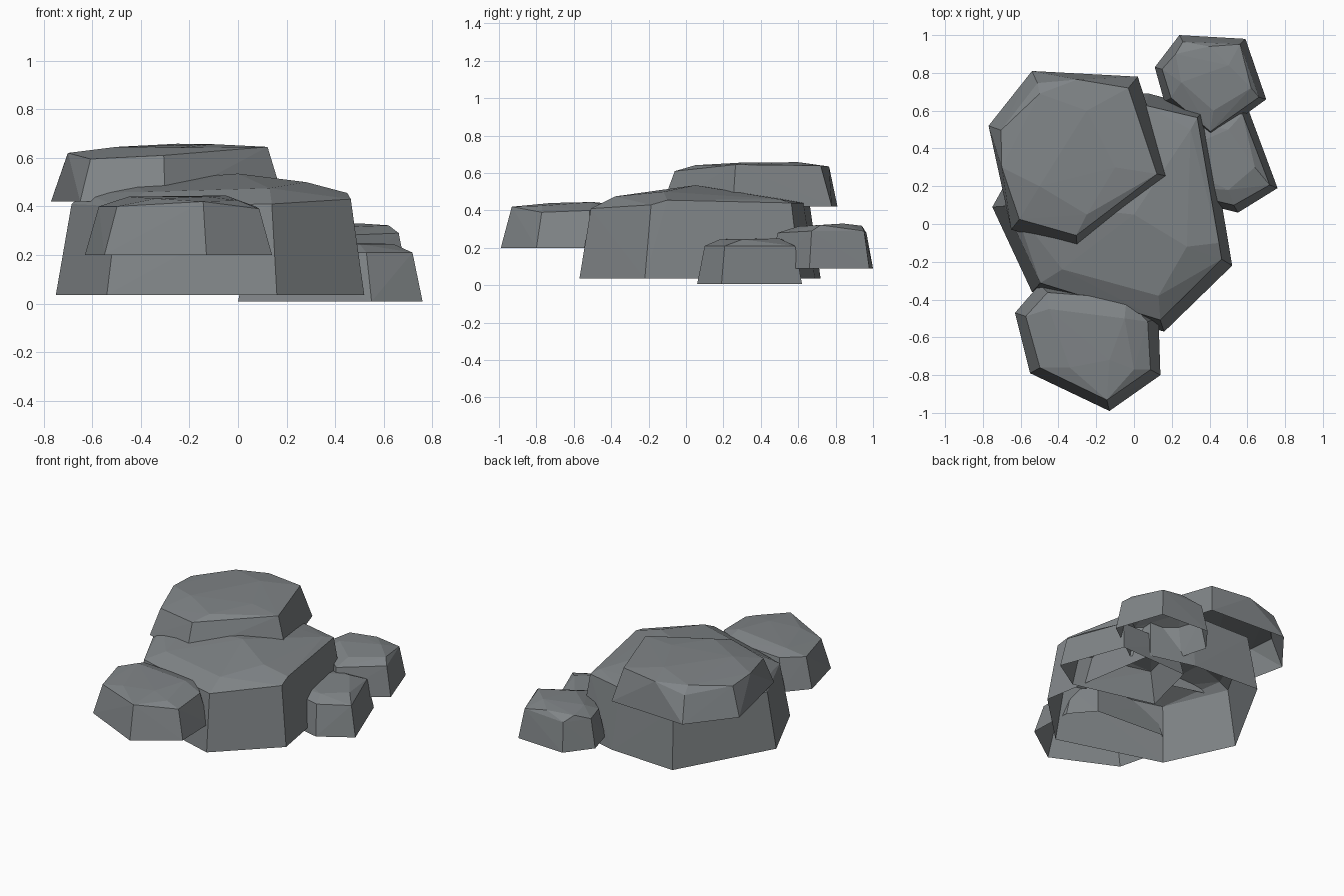
import bpy, bmesh
from mathutils import Vector

stone = bpy.data.materials.new("slate grey stone")
stone.diffuse_color = (0.215, 0.232, 0.242, 1)


def rock(name, base_z, inset, outline, crown):
    """Faceted boulder: outline = (x, y, rim height), crown = points of the worn top."""
    centre = sum((Vector(p[:2]) for p in outline), Vector((0, 0))) / len(outline)
    bm = bmesh.new()
    for x, y, rim_z in outline:
        p = Vector((x, y))
        q = p + (centre - p).normalized() * inset
        bm.verts.new((x, y, base_z))
        bm.verts.new((q.x, q.y, rim_z))
    for p in crown:
        bm.verts.new(p)
    hull = bmesh.ops.convex_hull(bm, input=bm.verts[:])
    spare = {v for v in hull["geom_interior"] + hull["geom_unused"]
             if isinstance(v, bmesh.types.BMVert)}
    bmesh.ops.delete(bm, geom=list(spare), context="VERTS")
    bmesh.ops.recalc_face_normals(bm, faces=bm.faces[:])
    # the underside is left open
    under = [f for f in bm.faces if f.normal.z < -0.9]
    bmesh.ops.delete(bm, geom=under, context="FACES")
    mesh = bpy.data.meshes.new(name)
    bm.to_mesh(mesh)
    bm.free()
    mesh.materials.append(stone)
    bpy.context.collection.objects.link(bpy.data.objects.new(name, mesh))


# large central boulder
rock("main_rock", 0.035, 0.065,
     [(0.08, 0.69, .44), (0.38, 0.61, .44), (0.52, -0.22, .43), (0.16, -0.57, .41),
      (-0.54, -0.36, .40), (-0.75, 0.09, .41), (-0.40, 0.72, .42)],
     [(0, 0.05, .535), (0.28, -0.12, .50), (0.13, -0.38, .475), (-0.38, -0.24, .46),
      (-0.63, 0.08, .455), (-0.45, 0.1, .50), (0.3, 0.5, .46), (-0.3, 0.5, .47),
      (0.45, -0.1, .455)])

# wide slab resting on top
rock("top_slab", 0.42, 0.07,
     [(-0.54, 0.81, .59), (0.02, 0.78, .60), (0.19, 0.25, .645),
      (-0.30, -0.13, .61), (-0.65, -0.03, .595), (-0.77, 0.52, .61)],
     [(-0.03, 0.72, .64), (-0.3, 0.765, .635), (-0.5, 0.69, .635), (-0.7, 0.3, .62),
      (-0.1, 0.3, .656), (-0.25, 0.6, .658), (-0.5, 0.2, .645), (-0.25, 0.05, .642)])

# front ledge
rock("front_rock", 0.2, 0.06,
     [(-0.63, -0.47, .40), (-0.55, -0.79, .40), (-0.13, -0.99, .42), (0.14, -0.80, .39),
      (0.13, -0.50, .40), (0.0, -0.35, .41), (-0.50, -0.32, .41)],
     [(-0.34, -0.76, .432), (-0.13, -0.72, .44), (0.0, -0.77, .425),
      (-0.45, -0.45, .44), (-0.05, -0.5, .445)])

# back right boulder
rock("back_rock", 0.09, 0.04,
     [(0.24, 1.0, .28), (0.59, 0.98, .29), (0.70, 0.66, .29),
      (0.41, 0.45, .28), (0.16, 0.65, .28), (0.11, 0.83, .28)],
     [(0.4, 0.94, .318), (0.22, 0.9, .315), (0.5, 0.84, .33), (0.62, 0.72, .322),
      (0.42, 0.6, .315), (0.25, 0.75, .322)])

# small low stone on the right
rock("side_rock", 0.008, 0.045,
     [(0.60, 0.62, .21), (0.76, 0.19, .21), (0.55, 0.06, .21), (0.0, 0.2, .22),
      (0.1, 0.6, .22)],
     [(0.64, 0.3, .245), (0.5, 0.5, .25), (0.5, 0.18, .245), (0.15, 0.35, .25)])
